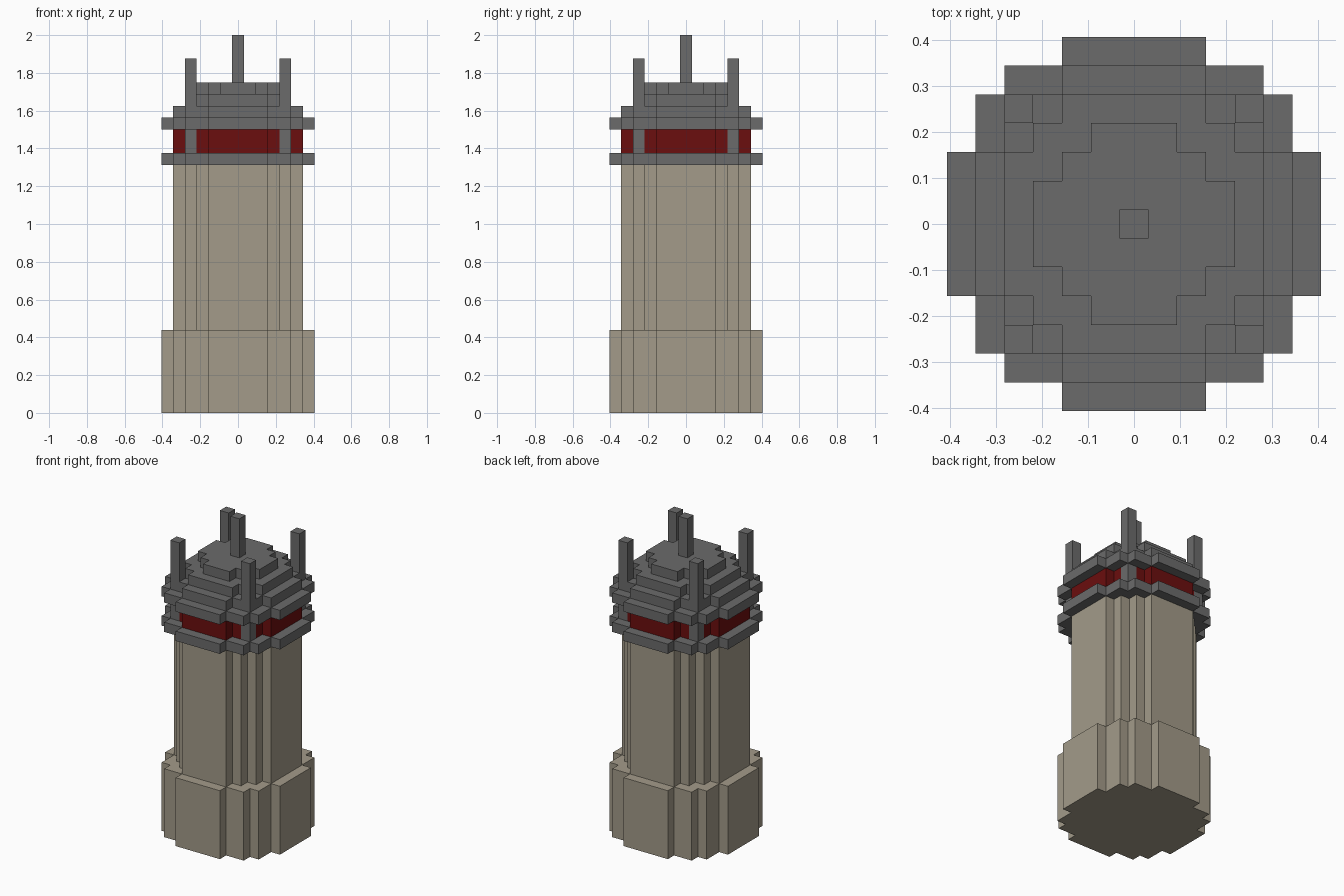
import bpy, bmesh

if "Cube" in bpy.data.objects:
    bpy.data.objects.remove(bpy.data.objects["Cube"], do_unlink=True)

U = 1 / 16  # size of one block


def material(name, rgb):
    m = bpy.data.materials.new(name)
    m.use_nodes = True
    m.diffuse_color = (*rgb, 1)
    bsdf = next(n for n in m.node_tree.nodes if n.type == 'BSDF_PRINCIPLED')
    bsdf.inputs["Base Color"].default_value = (*rgb, 1)
    bsdf.inputs["Roughness"].default_value = 0.9
    return m


STONE = material("beige stone", (0.366, 0.328, 0.251))
METAL = material("dark grey", (0.147, 0.147, 0.147))
GLASS = material("deep red", (0.147, 0.0044, 0.0044))

# Corner steps of one quadrant of each blocky disc, in blocks
DISC_13 = [(2.5, 6.5), (4.5, 5.5), (5.5, 4.5), (6.5, 2.5)]
DISC_11 = [(2.5, 5.5), (3.5, 4.5), (4.5, 3.5), (5.5, 2.5)]
DISC_9 = [(2.5, 4.5), (3.5, 3.5), (4.5, 2.5)]
DISC_7 = [(1.5, 3.5), (2.5, 2.5), (3.5, 1.5)]
SQUARE = [(0.5, 0.5)]


def prism(name, steps, z0, z1, mat, cx=0, cy=0):
    """Extrude a stepped outline, repeated over four quadrants."""
    quad = []
    for i, (x, y) in enumerate(steps):
        quad.append((x, y))
        if i + 1 < len(steps):
            quad.append((x, steps[i + 1][1]))
    outline = []
    for _ in range(4):
        outline += quad
        quad = [(y, -x) for x, y in quad]
    bm = bmesh.new()
    base = bm.faces.new([bm.verts.new(((x + cx) * U, (y + cy) * U, z0 * U))
                         for x, y in outline])
    ext = bmesh.ops.extrude_face_region(bm, geom=[base], use_keep_orig=True)
    top = [v for v in ext["geom"] if isinstance(v, bmesh.types.BMVert)]
    bmesh.ops.translate(bm, verts=top, vec=(0, 0, (z1 - z0) * U))
    bmesh.ops.recalc_face_normals(bm, faces=bm.faces)
    me = bpy.data.meshes.new(name)
    bm.to_mesh(me)
    bm.free()
    me.materials.append(mat)
    ob = bpy.data.objects.new(name, me)
    bpy.context.collection.objects.link(ob)
    return ob


# Tower body
prism("base", DISC_13, 0, 7, STONE)
prism("shaft", DISC_11, 7, 21, STONE)

# Lookout band between two ledges
prism("lower_ledge", DISC_13, 21, 22, METAL)
prism("window_band", DISC_11, 22, 24, GLASS)
prism("upper_ledge", DISC_13, 24, 25, METAL)

# Stepped roof
prism("roof_lower", DISC_11, 25, 26, METAL)
prism("roof_middle", DISC_9, 26, 27, METAL)
prism("roof_upper", DISC_7, 27, 28, METAL)
prism("spire", SQUARE, 28, 32, METAL)

# Corner posts rising through the upper ledge
for side, sx in (("left", 1), ("right", -1)):
    for end, sy in (("front", -1), ("back", 1)):
        prism(f"{end}_{side}_post", SQUARE, 22, 30, METAL, 4 * sx, 4 * sy)
